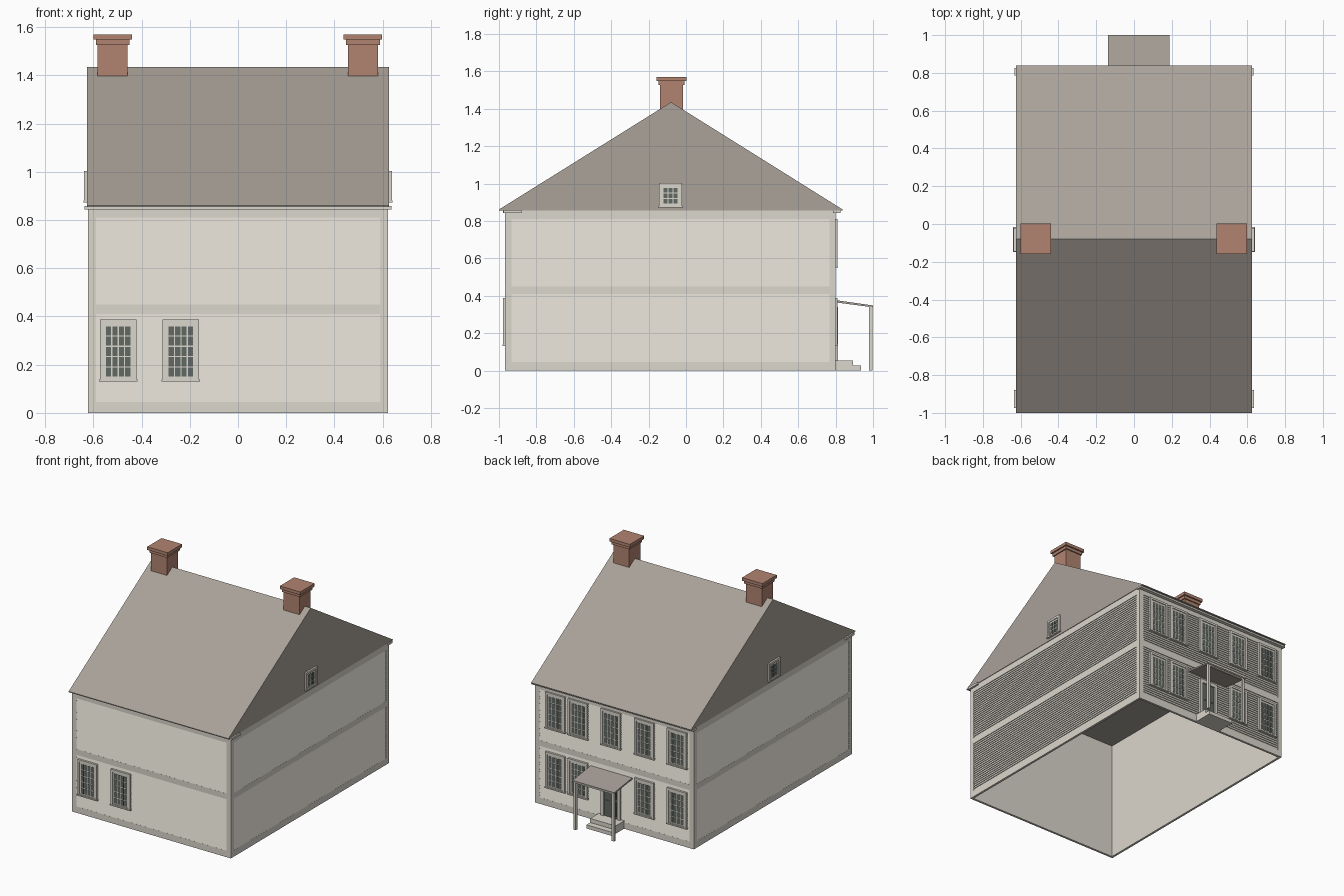
import bpy, bmesh
from mathutils import Matrix

if "Cube" in bpy.data.objects:
    bpy.data.objects.remove(bpy.data.objects["Cube"], do_unlink=True)


def material(name, r, g, b):
    m = bpy.data.materials.new(name)
    m.use_nodes = True
    m.diffuse_color = (r, g, b, 1)
    m.node_tree.nodes["Principled BSDF"].inputs["Base Color"].default_value = (r, g, b, 1)
    return m


PAINT = material("off white paint", 0.71, 0.68, 0.61)
ROOF = material("grey brown shingle", 0.40, 0.36, 0.32)
BRICK = material("red brick", 0.44, 0.23, 0.16)
GLASS = material("dark glass", 0.12, 0.14, 0.125)

HALF_X, FRONT, BACK, EAVE = 0.622, -0.968, 0.80, 0.855
ROOF_X, RIDGE_Y, RIDGE_Z = 0.626, -0.08, 1.435
IDENT = Matrix.Identity(4)


def facade(along, out, origin):
    """Local axes: u along the wall, d outwards, z up."""
    return Matrix(((along[0], out[0], 0, origin[0]),
                   (along[1], out[1], 0, origin[1]),
                   (0, 0, 1, 0), (0, 0, 0, 1)))


FACADES = {
    "front": (facade((1, 0), (0, -1), (0, FRONT)), -HALF_X, HALF_X),
    "back": (facade((1, 0), (0, 1), (0, BACK)), -HALF_X, HALF_X),
    "left": (facade((0, 1), (1, 0), (HALF_X, 0)), FRONT, BACK),
    "right": (facade((0, 1), (-1, 0), (-HALF_X, 0)), FRONT, BACK),
}


def finish(name, bm, mat):
    bmesh.ops.recalc_face_normals(bm, faces=bm.faces)
    me = bpy.data.meshes.new(name)
    bm.to_mesh(me)
    bm.free()
    me.materials.append(mat)
    ob = bpy.data.objects.new(name, me)
    bpy.context.collection.objects.link(ob)
    return ob


def boxes(name, mat, ranges, frame=IDENT):
    """One object from boxes given as (x0, x1, y0, y1, z0, z1)."""
    bm = bmesh.new()
    for x0, x1, y0, y1, z0, z1 in ranges:
        place = Matrix.Translation(((x0 + x1) / 2, (y0 + y1) / 2, (z0 + z1) / 2))
        size = Matrix.Diagonal((x1 - x0, y1 - y0, z1 - z0, 1))
        bmesh.ops.create_cube(bm, size=1, matrix=frame @ place @ size)
    return finish(name, bm, mat)


def prism(name, mat, profile, u0, u1, frame=IDENT):
    """Extrude a (y, z) profile from u0 to u1."""
    bm = bmesh.new()
    ends = [[bm.verts.new(frame @ Matrix.Translation((u, y, z)).to_translation())
             for y, z in profile] for u in (u0, u1)]
    n = len(profile)
    for ring in ends:
        bm.faces.new(ring)
    for i in range(n):
        j = (i + 1) % n
        bm.faces.new((ends[0][i], ends[0][j], ends[1][j], ends[1][i]))
    return finish(name, bm, mat)


# Walls with trim boards and two tiers of clapboards
BOARDS, EDGE = 22, 0.034
TIERS = ((0.045, 0.41), (0.45, 0.81))
for side, (frame, u0, u1) in FACADES.items():
    boxes(side + "_wall", PAINT, [(u0 + 0.006, u1 - 0.006, -0.016, -0.006, 0, EAVE)], frame)
    inner0, inner1 = u0 + EDGE, u1 - EDGE
    (low0, low1), (up0, up1) = TIERS
    boxes(side + "_trim", PAINT, [
        (u0, inner0, -0.01, 0, 0, EAVE),
        (inner1, u1, -0.01, 0, 0, EAVE),
        (inner0, inner1, -0.01, 0, 0, low0),
        (inner0, inner1, -0.01, 0, low1, up0),
        (inner0, inner1, -0.01, 0, up1, EAVE)], frame)
    for tier, (z0, z1) in zip(("lower", "upper"), TIERS):
        step = (z1 - z0) / BOARDS
        profile = [(-0.008, z0)]
        for i in range(BOARDS):
            profile += [(-0.0005, z0 + i * step), (-0.0055, z0 + (i + 1) * step)]
        profile.append((-0.008, z1))
        prism(f"{side}_{tier}_clapboards", PAINT, profile, inner0, inner1, frame)

# Roof with solid gables
prism("roof", ROOF, [(-1.0, EAVE), (0.838, EAVE), (0.838, EAVE + 0.006),
                     (RIDGE_Y, RIDGE_Z), (-1.0, EAVE + 0.006)], -ROOF_X, ROOF_X)

# Cornice boards and their returns round the corners
boxes("cornice", PAINT, [(-0.632, 0.632, BACK - 0.015, 0.825, 0.843, 0.857),
                         (-0.622, 0.622, -0.978, -0.96, 0.843, 0.857)])
boxes("cornice_returns", PAINT,
      [(s * 0.61, s * 0.636, -0.975, -0.88, 0.843, 0.859) for s in (-1, 1)])


def window(name, side, u, z0, z1, half, cols, rows, base=0.0, margin=0.023):
    """Casing, recessed sash, sill and a grid of panes."""
    frame = FACADES[side][0]
    a, b = u - half, u + half
    rail, out = margin * 0.65, base + 0.011
    boxes(name + "_casing", PAINT, [
        (a, a + rail, -0.005, out, z0, z1),
        (b - rail, b, -0.005, out, z0, z1),
        (a + rail, b - rail, -0.005, out, z1 - rail, z1),
        (a + rail, b - rail, -0.005, out, z0, z0 + rail * 0.6),
        (a + rail, b - rail, -0.005, base + 0.005, z0, z1),
        (a - 0.004, b + 0.004, -0.005, out + 0.003, z0 - 0.003, z0 + 0.005)], frame)
    pu, pz = 2 * (half - margin) / cols, (z1 - z0 - margin * 1.7) / rows
    gap = 0.0025
    panes = []
    for i in range(cols):
        for j in range(rows):
            pa, pb = a + margin + i * pu, z0 + margin * 0.6 + j * pz
            panes.append((pa + gap, pa + pu - gap, base + 0.004, base + 0.0065,
                          pb + gap, pb + pz - gap))
    boxes(name + "_panes", GLASS, panes, frame)


# Windows: two in front, nine at the back, one in each gable
LOW, HIGH = (0.134, 0.387), (0.555, 0.81)
for n, u in enumerate((-0.497, -0.237)):
    window(f"front_window_{n}", "front", u, *LOW, 0.076, 4, 5)
for n, u in enumerate((-0.493, -0.237, 0.025, 0.283, 0.46)):
    window(f"back_upper_window_{n}", "back", u, *HIGH, 0.076, 4, 5)
    if n != 2:
        window(f"back_lower_window_{n}", "back", u, *LOW, 0.076, 4, 5)
for side in ("left", "right"):
    window(side + "_gable_window", side, -0.083, 0.876, 1.003, 0.062, 3, 3, base=0.005)

# Back door
DOOR = 0.025
back = FACADES["back"][0]
boxes("door_frame", PAINT, [(DOOR - 0.075, DOOR - 0.052, -0.005, 0.012, 0.05, 0.335),
                            (DOOR + 0.052, DOOR + 0.075, -0.005, 0.012, 0.05, 0.335),
                            (DOOR - 0.075, DOOR + 0.075, -0.005, 0.012, 0.315, 0.34)], back)
boxes("door", GLASS, [(DOOR - 0.052, DOOR + 0.052, -0.005, 0.004, 0.055, 0.315)], back)
boxes("door_panels", GLASS, [
    (DOOR + s * 0.024 - 0.018, DOOR + s * 0.024 + 0.018, 0, 0.007, z, z + 0.1)
    for s in (-1, 1) for z in (0.07, 0.19)], back)

# Porch: sloping roof, posts and steps
prism("porch_roof", ROOF, [(BACK - 0.005, 0.365), (1.0, 0.338), (1.0, 0.348),
                           (BACK - 0.005, 0.377)], DOOR - 0.163, DOOR + 0.163)
boxes("porch_posts", PAINT, [(DOOR + s * 0.15 - 0.009, DOOR + s * 0.15 + 0.009,
                              0.978, 0.996, 0, 0.342) for s in (-1, 1)])
boxes("porch_beam", PAINT, [(DOOR - 0.159, DOOR + 0.159, 0.98, 0.994, 0.33, 0.34)])
boxes("steps", PAINT, [(DOOR - 0.1, DOOR + 0.1, BACK - 0.005, 0.893, 0, 0.055),
                       (DOOR - 0.1, DOOR + 0.1, 0.893, 0.935, 0, 0.026)])

# Chimneys with stepped caps
for side, cx in (("left", 0.518), ("right", -0.52)):
    cy = -0.078
    boxes(side + "_chimney", BRICK, [
        (cx - h, cx + h, cy - h, cy + h, z0, z1)
        for h, z0, z1 in ((0.062, 1.36, 1.527), (0.07, 1.527, 1.548), (0.08, 1.548, 1.57))])
